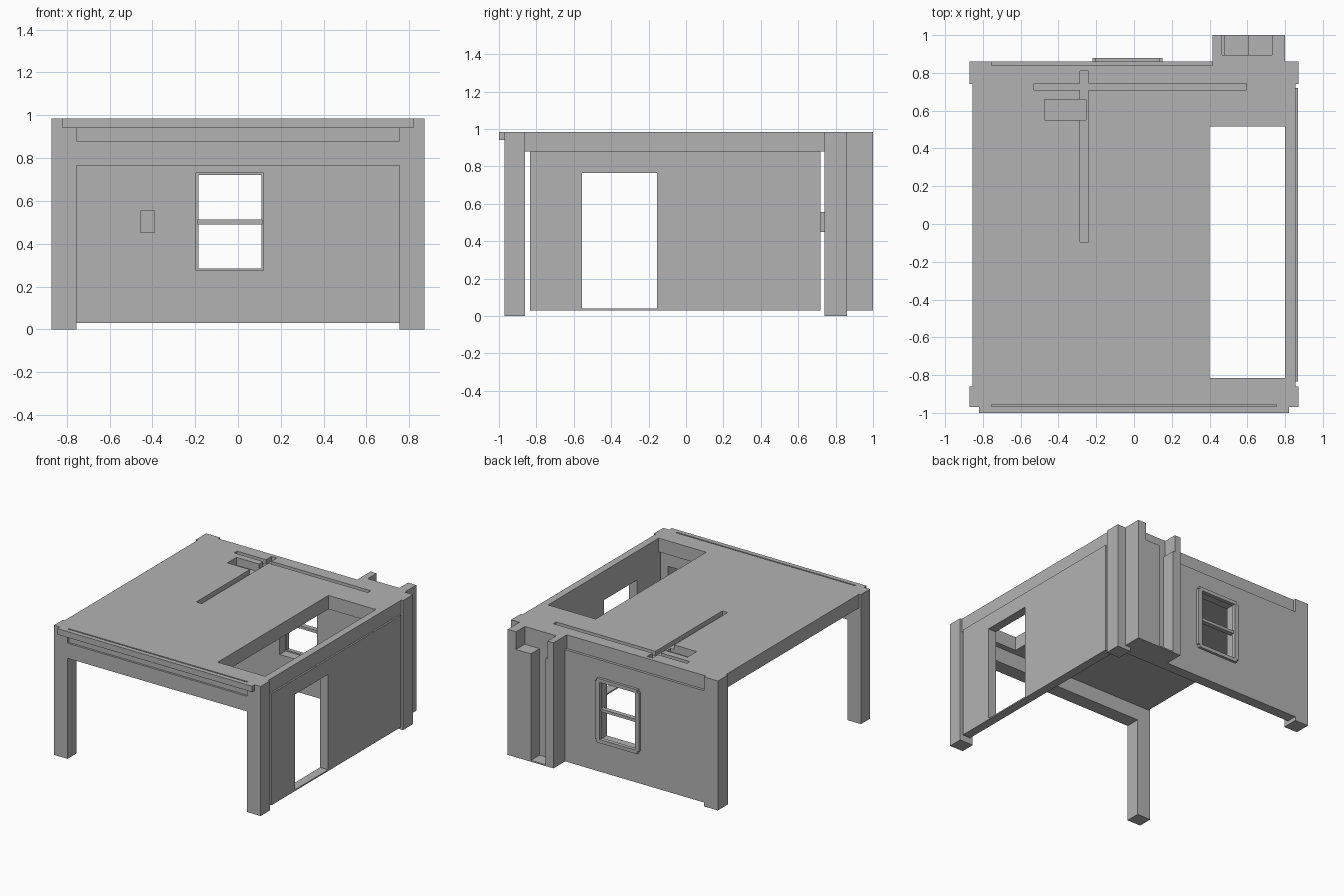
import bpy

cube = bpy.data.objects.get("Cube")
if cube:
    bpy.data.objects.remove(cube, do_unlink=True)

plaster = bpy.data.materials.new("plain_grey")
plaster.use_nodes = True
GREY = (0.45, 0.45, 0.45, 1)
plaster.diffuse_color = GREY
plaster.node_tree.nodes["Principled BSDF"].inputs["Base Color"].default_value = GREY


def box(name, x, y, z):
    """Axis-aligned box from (low, high) ranges."""
    bpy.ops.mesh.primitive_cube_add(size=1, location=[sum(r) / 2 for r in (x, y, z)])
    ob = bpy.context.object
    ob.name = name
    ob.scale = [r[1] - r[0] for r in (x, y, z)]
    bpy.ops.object.transform_apply(location=True, rotation=False, scale=True)
    ob.data.materials.append(plaster)
    return ob


def cut(target, x, y, z):
    """Cut a box-shaped opening out of the target."""
    cutter = box("cutter", x, y, z)
    cutter.hide_render = True
    mod = target.modifiers.new("opening", "BOOLEAN")
    mod.operation = "DIFFERENCE"
    mod.solver = "EXACT"
    mod.object = cutter
    bpy.context.view_layer.objects.active = target
    bpy.ops.object.modifier_apply(modifier=mod.name)
    bpy.data.objects.remove(cutter, do_unlink=True)


TOP, CEIL, BASE = 0.985, 0.88, 0.03
COL_IN, COL_OUT = 0.755, 0.87
FRONT, BACK = -0.97, 0.86

# Corner columns
for side, sx in (("left", 1), ("right", -1)):
    x = sorted((sx * COL_IN, sx * COL_OUT))
    box("front_column_" + side, x, (FRONT, -0.86), (0, TOP))
    box("back_column_" + side, x, (0.74, BACK), (0, TOP))

# Roof slab with stair opening, service grooves and a deeper pocket
roof = box("roof_slab", (-0.855, 0.855), (-0.955, 0.84), (CEIL, TOP))
cut(roof, (0.4, 0.8), (-0.815, 0.515), (0.8, 1.1))
cut(roof, (-0.53, 0.595), (0.71, 0.745), (0.95, 1.1))
cut(roof, (-0.285, -0.24), (-0.095, 0.81), (0.95, 1.1))
cut(roof, (-0.475, -0.255), (0.55, 0.66), (0.925, 1.1))

# Front beam and the raised board in front of the slab
box("front_beam", (-COL_IN, COL_IN), (FRONT, -0.86), (0.765, CEIL))
box("front_fascia", (-0.82, 0.82), (-1.0, -0.965), (0.94, TOP))

# Side wall with doorway
side_wall = box("side_wall", (0.8, 0.867), (-0.835, 0.72), (BASE, CEIL))
cut(side_wall, (0.7, 1), (-0.555, -0.155), (0.04, 0.765))

# Back wall with window opening
back_wall = box("back_wall", (-COL_IN, COL_IN), (0.78, BACK), (BASE, CEIL))
cut(back_wall, (-0.195, 0.12), (0.6, 1), (0.275, 0.73))

# Window frame: outer trim with stepped corners, and the sash bar
trim = box("window_trim", (-0.205, 0.135), (0.85, 0.88), (0.258, 0.747))
cut(trim, (-0.185, 0.11), (0.6, 1), (0.285, 0.72))
for name, x in (("window_side_left", (0.12, 0.15)), ("window_side_right", (-0.22, -0.19))):
    box(name, x, (0.855, 0.88), (0.28, 0.725))
box("window_sash_bar", (-0.19, 0.115), (0.83, 0.865), (0.49, 0.512))

# Switch box on the inside of the back wall
box("switch_box", (-0.455, -0.39), (0.72, 0.78), (0.45, 0.555))
box("switch_slot", (-0.445, -0.4), (0.716, 0.725), (0.497, 0.515))
box("switch_toggle", (-0.432, -0.413), (0.712, 0.725), (0.5, 0.51))

# Back pier: rear plate, two cheeks, base and lower infill blocks
box("pier_plate", (0.415, 0.8), (0.84, 0.895), (BASE, TOP))
box("pier_cheek_left", (0.73, 0.8), (0.89, 1.0), (BASE, TOP))
box("pier_cheek_right", (0.415, 0.465), (0.89, 1.0), (BASE, TOP))
box("pier_base", (0.46, 0.735), (0.89, 1.0), (BASE, 0.04))
box("pier_infill_left", (0.605, 0.735), (0.89, 1.0), (BASE, 0.85))
box("pier_infill_right", (0.46, 0.48), (0.89, 1.0), (BASE, 0.85))
